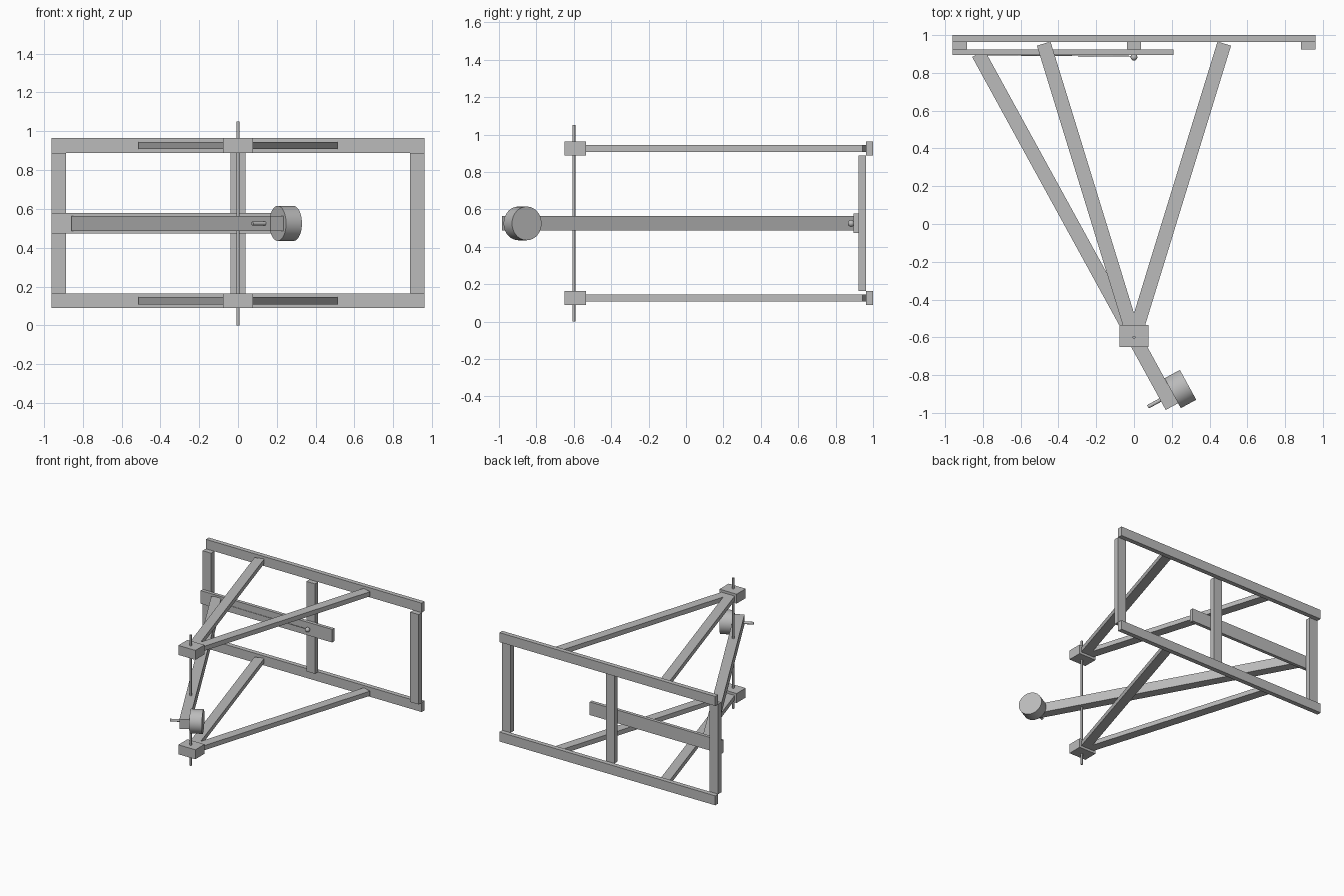
import bpy, bmesh, math
from mathutils import Matrix, Vector

if "Cube" in bpy.data.objects:
    bpy.data.objects.remove(bpy.data.objects["Cube"])

grey = bpy.data.materials.new("plain_grey")
grey.diffuse_color = (0.5, 0.5, 0.5, 1)
grey.use_nodes = True
grey.node_tree.nodes["Principled BSDF"].inputs["Base Color"].default_value = grey.diffuse_color

PIVOT = Vector((0, -0.6, 0))   # vertical hinge line
LOW, MID, HIGH = 0.127, 0.525, 0.926


def finish(name, bm):
    me = bpy.data.meshes.new(name)
    bm.to_mesh(me)
    bm.free()
    me.materials.append(grey)
    ob = bpy.data.objects.new(name, me)
    bpy.context.collection.objects.link(ob)
    return ob


def box(name, x0, x1, y0, y1, z0, z1):
    bm = bmesh.new()
    m = Matrix.Translation(((x0 + x1) / 2, (y0 + y1) / 2, (z0 + z1) / 2))
    bmesh.ops.create_cube(bm, size=1, matrix=m @ Matrix.Diagonal((x1 - x0, y1 - y0, z1 - z0, 1)))
    return finish(name, bm)


def beam(name, a, b, width, height):
    """Horizontal square-ended beam from a to b."""
    a, b = Vector(a), Vector(b)
    d = b - a
    m = Matrix.Translation((a + b) / 2) @ Matrix.Rotation(math.atan2(d.y, d.x), 4, 'Z')
    bm = bmesh.new()
    bmesh.ops.create_cube(bm, size=1, matrix=m @ Matrix.Diagonal((d.length, width, height, 1)))
    return finish(name, bm)


def smooth(ob):
    bpy.ops.object.select_all(action='DESELECT')
    ob.select_set(True)
    bpy.context.view_layer.objects.active = ob
    bpy.ops.object.shade_smooth_by_angle(angle=math.radians(35))


def rod(name, a, b, radius, sides):
    a, b = Vector(a), Vector(b)
    d = b - a
    m = Matrix.Translation((a + b) / 2) @ d.to_track_quat('Z', 'Y').to_matrix().to_4x4()
    bm = bmesh.new()
    bmesh.ops.create_cone(bm, cap_ends=True, segments=sides, radius1=radius,
                          radius2=radius, depth=d.length, matrix=m)
    ob = finish(name, bm)
    smooth(ob)
    return ob


# Rear frame: rails and uprights
for label, z in (("lower", LOW), ("upper", HIGH)):
    box(label + "_rail", -0.96, 0.96, 0.963, 1.0, z - 0.038, z + 0.038)
for label, x in (("left", -0.923), ("middle", 0), ("right", 0.923)):
    box(label + "_upright", x - 0.038, x + 0.038, 0.923, 0.963, 0.165, 0.888)

# Cross bar in front of the uprights
box("cross_bar", -0.96, 0.21, 0.896, 0.923, 0.473, 0.578)

# Wishbone arms and hinge blocks
for label, z in (("lower", LOW), ("upper", HIGH)):
    for side, s in (("left", -1), ("right", 1)):
        beam(f"{label}_{side}_arm", (0, -0.6, z), (s * 0.478, 0.955, z), 0.075, 0.037)
    box(label + "_hinge_block", -0.076, 0.076, -0.65, -0.534, z - 0.038, z + 0.038)

# Hinge rod
rod("hinge_rod", (0, -0.6, 0), (0, -0.6, 1.05), 0.008, 16)

# Swinging lever through the hinge line
along = Vector((0.481, -0.877, 0)).normalized()
across = Vector((-along.y, along.x, 0))


def on_lever(t, n):
    return PIVOT + along * t + across * n + Vector((0, 0, MID))


beam("lever", on_lever(-1.713, 0), on_lever(0.418, 0), 0.075, 0.077)

# Drum and handle pin near the lever's front end
rod("drum", on_lever(0.358, 0.037), on_lever(0.358, 0.13), 0.09, 48)
rod("handle_pin", on_lever(0.358, -0.112), on_lever(0.358, -0.03), 0.01, 16)

# Round knob on the cross bar, with a thin cord to the lever
bm = bmesh.new()
bmesh.ops.create_uvsphere(bm, u_segments=20, v_segments=12, radius=0.018,
                          matrix=Matrix.Translation((0, 0.883, MID)))
smooth(finish("knob", bm))
rod("cord", (-0.8, 0.895, MID), (0, 0.888, MID), 0.0025, 8)
